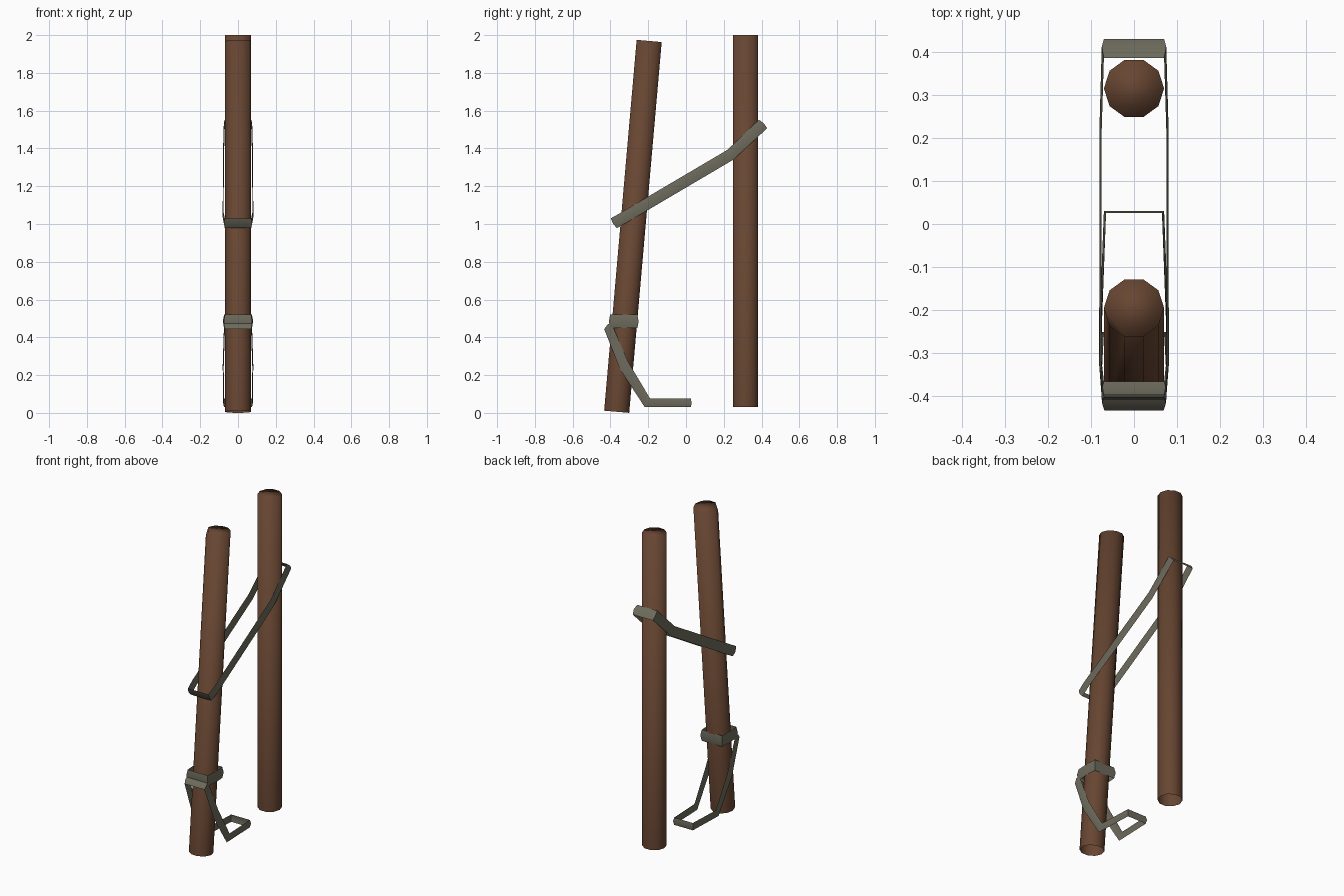
import bpy, bmesh, math
from mathutils import Vector

if "Cube" in bpy.data.objects:
    bpy.data.objects.remove(bpy.data.objects["Cube"])


def material(name, rgb):
    m = bpy.data.materials.new(name)
    m.diffuse_color = (*rgb, 1)
    m.use_nodes = True
    m.node_tree.nodes["Principled BSDF"].inputs["Base Color"].default_value = m.diffuse_color
    return m


WOOD = material("brown wood", (0.135, 0.06, 0.031))
STRAP = material("grey green strap", (0.155, 0.148, 0.108))


def finish(bm, name, mat):
    me = bpy.data.meshes.new(name)
    bm.to_mesh(me)
    bm.free()
    ob = bpy.data.objects.new(name, me)
    me.materials.append(mat)
    bpy.context.collection.objects.link(ob)
    return ob


def pole(name, bottom, top, r=0.07, sides=10, chip=None):
    """Ten-sided pole with a capped top and an open foot."""
    bottom, top = Vector(bottom), Vector(top)
    axis = (top - bottom).normalized()
    u = Vector((1, 0, 0))
    v = axis.cross(u)
    bm = bmesh.new()
    rings = []
    for c in (bottom, top):
        rings.append([bm.verts.new(c + r * (u * math.cos(a) + v * math.sin(a)))
                      for a in (2 * math.pi * i / sides for i in range(sides))])
    if chip is not None:
        rings[1][chip].co -= axis * 0.035
    lo, hi = rings
    for i in range(sides):
        j = (i + 1) % sides
        f = bm.faces.new((lo[i], lo[j], hi[j], hi[i]))
        f.smooth = True
    # cap as a fan so the chipped corner folds cleanly
    k = 0 if chip is None else (chip + 1) % sides
    for i in range(1, sides - 1):
        f = bm.faces.new((hi[k], hi[(k + i) % sides], hi[(k + i + 1) % sides]))
        f.smooth = True
    return finish(bm, name, WOOD)


def strap(name, half, bulge=0.005):
    """Closed ribbon loop. half rows: x, upper y, upper z, lower y, lower z."""
    mids = [Vector((0, (a + c) / 2, (b + d) / 2)) for x, a, b, c, d in half]
    rows = []
    for i, (x, a, b, c, d) in enumerate(half):
        out = Vector((bulge, 0, 0))
        if i == 0:
            out += (mids[0] - mids[1]).normalized() * bulge
        elif i == len(half) - 1:
            out += (mids[-1] - mids[-2]).normalized() * bulge
        xo = Vector((x - bulge, 0, 0))
        rows.append((xo + Vector((0, a, b)), xo + mids[i] + out, xo + Vector((0, c, d))))
    loop = rows + [tuple(Vector((-p.x, p.y, p.z)) for p in r) for r in reversed(rows)]
    bm = bmesh.new()
    vs = [[bm.verts.new(p) for p in r] for r in loop]
    n = len(vs)
    for i in range(n):
        p, q = vs[i], vs[(i + 1) % n]
        for k in (0, 1):
            bm.faces.new((p[k], p[k + 1], q[k + 1], q[k]))
    ob = finish(bm, name, STRAP)
    bpy.context.view_layer.objects.active = ob
    ob.select_set(True)
    bpy.ops.object.shade_smooth_by_angle(angle=math.radians(35))
    ob.select_set(False)
    return ob


# upright post and leaning pole
pole("upright_post", (0, 0.315, 0.03), (0, 0.315, 2.0))
pole("leaning_pole", (0, -0.367, 0.006), (0, -0.195, 1.969), chip=6)

# long strap tying the two poles together
strap("upper_strap", [
    (0.075, -0.398, 1.030, -0.366, 0.978),
    (0.081, -0.345, 1.060, -0.310, 1.010),
    (0.080, 0.220, 1.393, 0.250, 1.340),
    (0.075, 0.386, 1.552, 0.430, 1.507),
])

# collar round the leaning pole
strap("strap_collar", [
    (0.075, -0.402, 0.52, -0.402, 0.45),
    (0.080, -0.330, 0.52, -0.330, 0.45),
    (0.076, -0.257, 0.52, -0.257, 0.45),
], 0.006)

# loose loop hanging from the collar to the ground
strap("hanging_loop", [
    (0.074, -0.397, 0.480, -0.433, 0.443),
    (0.081, -0.305, 0.268, -0.350, 0.232),
    (0.079, -0.190, 0.076, -0.218, 0.030),
    (0.070, 0.025, 0.076, 0.025, 0.030),
])
